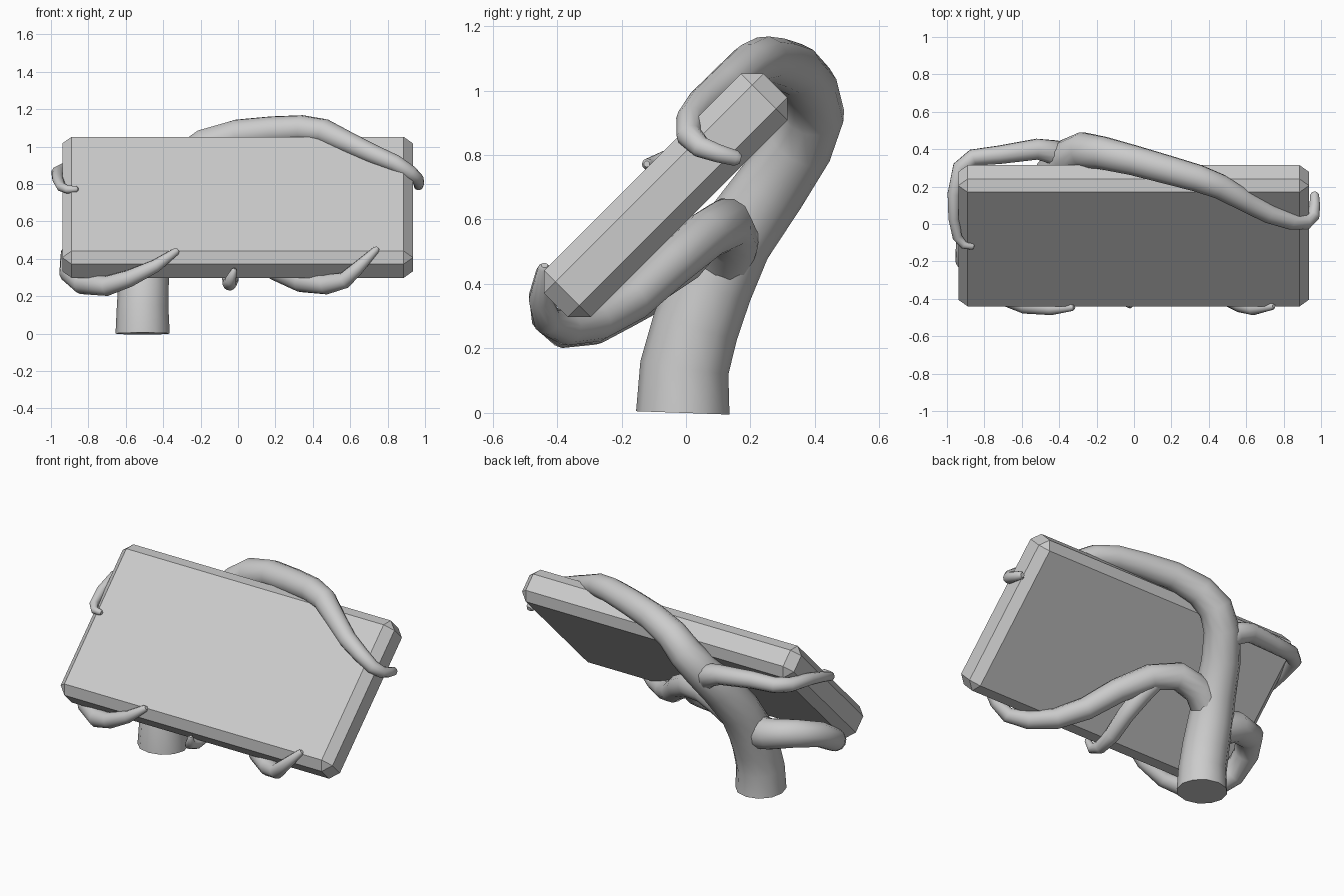
import bpy, bmesh, math
from mathutils import Matrix, Vector


def limb(name, pts):
    """Tapered twelve-sided tube through (x, y, z, radius) points with a rounded tip."""
    a, b = Vector(pts[-2][:3]), Vector(pts[-1][:3])
    r = pts[-1][3]
    tip = b + (b - a).normalized() * r * 0.6
    pts = pts + [(*tip, r * 0.55)]
    curve = bpy.data.curves.new(name, 'CURVE')
    curve.dimensions = '3D'
    curve.bevel_depth = 1.0
    curve.bevel_resolution = 4
    curve.use_fill_caps = True
    spline = curve.splines.new('POLY')
    spline.points.add(len(pts) - 1)
    for p, (x, y, z, rad) in zip(spline.points, pts):
        p.co = (x, y, z, 1)
        p.radius = rad
    ob = bpy.data.objects.new(name, curve)
    bpy.context.collection.objects.link(ob)
    bpy.ops.object.select_all(action='DESELECT')
    ob.select_set(True)
    bpy.context.view_layer.objects.active = ob
    bpy.ops.object.convert(target='MESH')
    bpy.ops.object.shade_smooth_by_angle(angle=math.radians(60))
    return ob


# Tilted sign panel with chamfered edges
mesh = bpy.data.meshes.new("panel")
bm = bmesh.new()
bmesh.ops.create_cube(bm, size=1)
bmesh.ops.scale(bm, vec=(1.875, 0.963, 0.204), verts=bm.verts)
bmesh.ops.bevel(bm, geom=bm.edges[:], offset=0.05, offset_type='OFFSET',
                segments=1, affect='EDGES')
bm.transform(Matrix.Translation((-0.002, -0.063, 0.675)) @ Matrix.Rotation(math.radians(45), 4, 'X'))
bm.to_mesh(mesh)
bm.free()
bpy.context.collection.objects.link(bpy.data.objects.new("panel", mesh))

# Main trunk, rising behind the panel and draping over its top edge
limb("trunk", [
    (-.51, -.01, 0, .145), (-.51, -.005, .14, .138), (-.505, .03, .27, .135),
    (-.495, .08, .40, .13), (-.47, .15, .54, .12), (-.42, .265, .70, .112),
    (-.35, .355, .83, .103), (-.27, .395, .93, .098), (-.17, .38, 1.01, .09),
    (0, .34, 1.065, .082), (.18, .29, 1.085, .078), (.34, .245, 1.095, .074),
    (.46, .2, 1.08, .068), (.60, .12, 1.015, .058), (.72, .055, .96, .052),
    (.84, .015, .91, .046), (.92, .01, .86, .04), (.96, .045, .825, .034),
    (.967, .1, .805, .029), (.965, .155, .79, .025)])

# Upper branch, hooking round the left end
limb("upper_left_branch", [
    (-.38, .33, .78, .085), (-.43, .385, .83, .068), (-.52, .40, .86, .057),
    (-.72, .37, .87, .05), (-.86, .355, .87, .046), (-.93, .30, .87, .042),
    (-.962, .16, .86, .036), (-.963, .03, .825, .03), (-.945, -.07, .785, .026),
    (-.91, -.112, .77, .022), (-.865, -.12, .772, .017)])

# Lower branch, curling left and under the bottom edge
limb("lower_left_branch", [
    (-.52, .06, .38, .10), (-.66, .115, .42, .09), (-.80, .06, .44, .082),
    (-.88, -.06, .41, .074), (-.89, -.19, .33, .067), (-.83, -.29, .27, .061),
    (-.70, -.38, .255, .054), (-.58, -.435, .295, .046), (-.44, -.453, .362, .035),
    (-.33, -.445, .44, .02)])

# Lower branch, arching right and under the bottom edge
limb("lower_right_branch", [
    (-.48, .10, .44, .095), (-.36, .14, .54, .088), (-.22, .125, .585, .082),
    (-.07, .06, .55, .076), (.08, -.05, .455, .07), (.21, -.17, .345, .065),
    (.34, -.28, .28, .06), (.47, -.37, .262, .053), (.57, -.43, .285, .044),
    (.64, -.453, .35, .035), (.74, -.44, .45, .019)])

# Small offshoot gripping the middle of the bottom edge
limb("middle_offshoot", [
    (-.12, .09, .56, .05), (-.06, 0, .46, .055), (-.04, -.12, .375, .05),
    (-.04, -.24, .295, .045), (-.045, -.35, .268, .038), (-.04, -.415, .285, .03),
    (-.02, -.437, .34, .015)])
